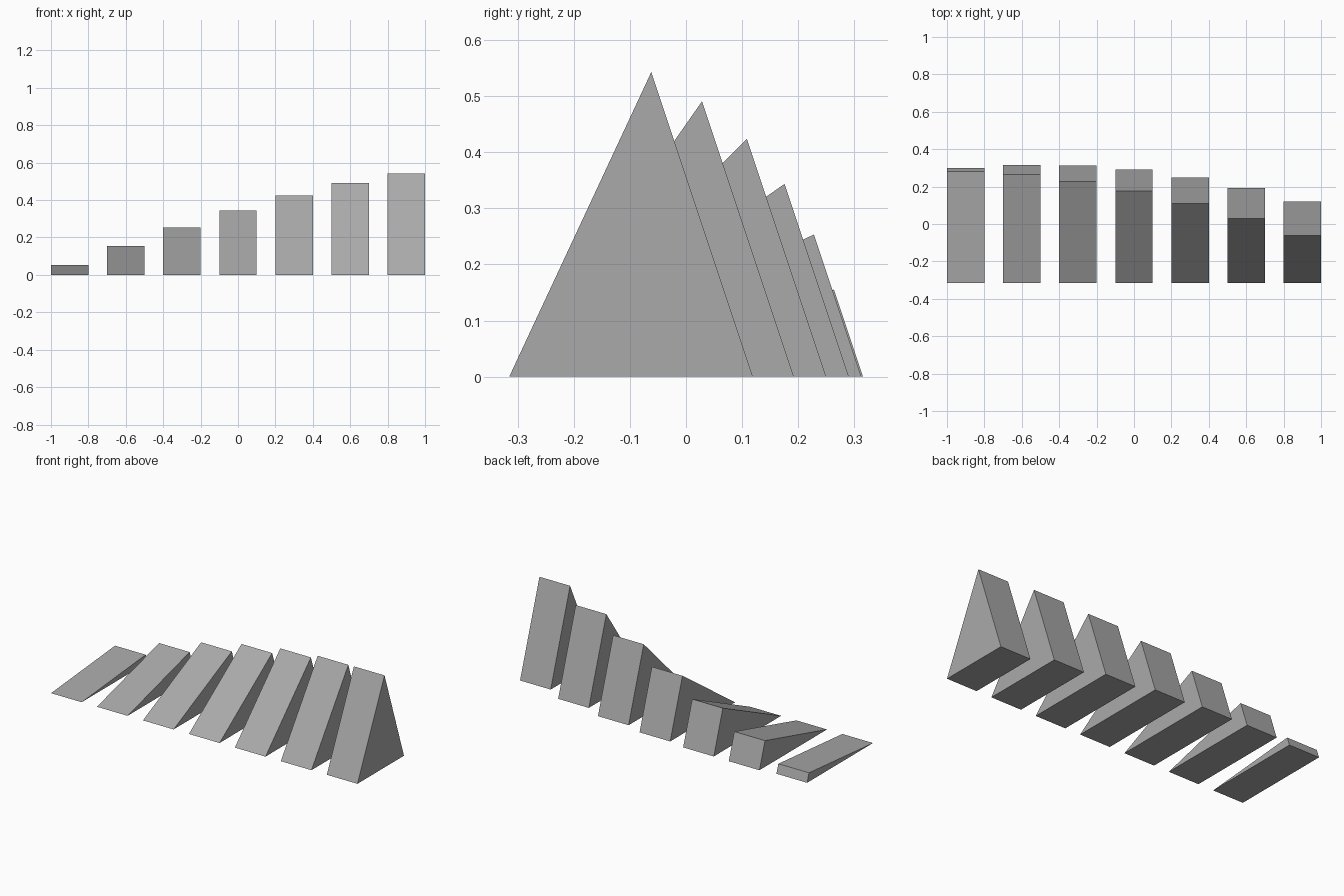
import bpy
import math

cube = bpy.data.objects.get("Cube")
if cube:
    bpy.data.objects.remove(cube, do_unlink=True)

# Single neutral grey
grey = bpy.data.materials.new("neutral grey")
grey.use_nodes = True
color = (0.4, 0.4, 0.4, 1)
grey.diffuse_color = color
grey.node_tree.nodes["Principled BSDF"].inputs["Base Color"].default_value = color

COUNT = 7
WIDTH = 0.2
SPACING = 0.3
FRONT_Y = -0.315
SLOPE_LENGTH = 0.599


def wedge(name, x, angle):
    """Triangular prism whose front slope rises at the given angle."""
    apex_y = FRONT_Y + SLOPE_LENGTH * math.cos(angle)
    apex_z = SLOPE_LENGTH * math.sin(angle)
    profile = [(FRONT_Y, 0), (apex_y + apex_z / 3, 0), (apex_y, apex_z)]
    verts = [(x + s * WIDTH / 2, y, z) for s in (-1, 1) for y, z in profile]
    faces = [(0, 2, 1), (3, 4, 5), (0, 1, 4, 3), (1, 2, 5, 4), (2, 0, 3, 5)]
    mesh = bpy.data.meshes.new(name)
    mesh.from_pydata(verts, [], faces)
    mesh.materials.append(grey)
    obj = bpy.data.objects.new(name, mesh)
    bpy.context.collection.objects.link(obj)


# Row of wedges, each ten degrees steeper than the last
for i in range(COUNT):
    wedge(f"wedge_{i + 1}", (i - (COUNT - 1) / 2) * SPACING, math.radians(5 + 10 * i))
